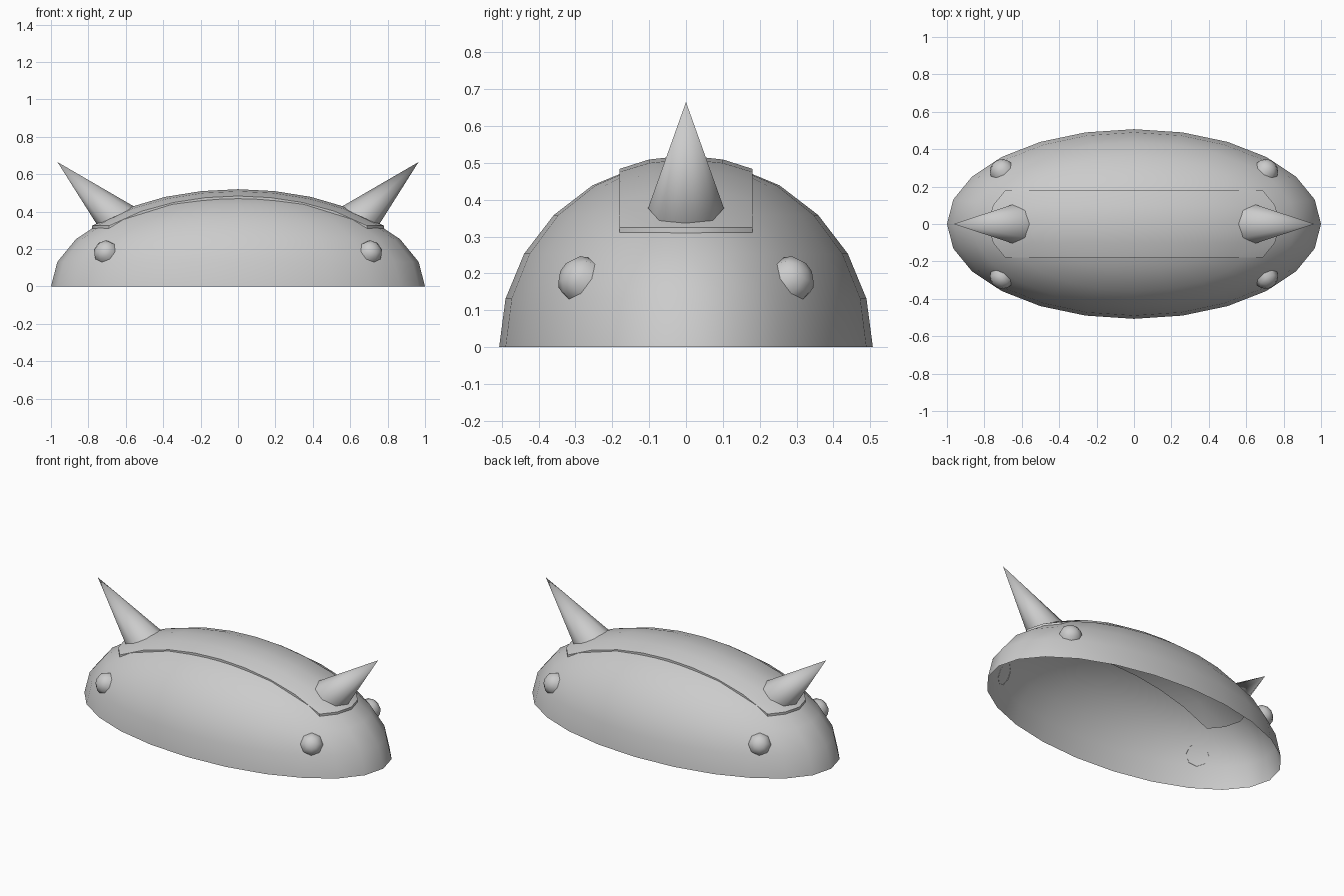
import bpy, bmesh, math
from mathutils import Vector, Matrix

cube = bpy.data.objects.get("Cube")
if cube:
    bpy.data.objects.remove(cube, do_unlink=True)

GREY = 0.6
grey = bpy.data.materials.new("plain_grey")
grey.use_nodes = True
grey.diffuse_color = (GREY, GREY, GREY, 1)
grey.node_tree.nodes["Principled BSDF"].inputs["Base Color"].default_value = (GREY, GREY, GREY, 1)


def finish(bm, name, angle=50):
    bmesh.ops.recalc_face_normals(bm, faces=bm.faces)
    mesh = bpy.data.meshes.new(name)
    bm.to_mesh(mesh)
    bm.free()
    mesh.materials.append(grey)
    obj = bpy.data.objects.new(name, mesh)
    bpy.context.collection.objects.link(obj)
    bpy.ops.object.select_all(action='DESELECT')
    obj.select_set(True)
    bpy.context.view_layer.objects.active = obj
    bpy.ops.object.shade_smooth_by_angle(angle=math.radians(angle))
    return obj


# Hollow domed shell, open underneath
RX, RY, RZ = 1.0, 0.507, 0.507
bm = bmesh.new()
bmesh.ops.create_uvsphere(bm, u_segments=24, v_segments=12, radius=1)
bmesh.ops.delete(bm, geom=[v for v in bm.verts if v.co.z < -0.01], context='VERTS')
bmesh.ops.scale(bm, vec=(RX, RY, RZ), verts=bm.verts)
finish(bm, "shell")

# Curved band lying over the top, ends cut level
TOP, WIDE, END, THICK = 0.52, 0.49, 0.325, 0.025
STEPS = 4
bm = bmesh.new()
rows = []
for y in (-0.18, -0.1, 0, 0.1, 0.18):
    side = 1 - (y / WIDE) ** 2
    reach = math.sqrt(side - (END / TOP) ** 2)
    row = []
    for i in range(-STEPS, STEPS + 1):
        x = reach * i / STEPS
        row.append(bm.verts.new((x, y, TOP * math.sqrt(side - x * x))))
    rows.append(row)
for a, b in zip(rows, rows[1:]):
    for i in range(2 * STEPS):
        bm.faces.new((a[i], a[i + 1], b[i + 1], b[i]))
lower = bmesh.ops.extrude_face_region(bm, geom=bm.faces[:], use_keep_orig=True)
bmesh.ops.translate(bm, vec=(0, 0, -THICK),
                    verts=[g for g in lower["geom"] if isinstance(g, bmesh.types.BMVert)])
finish(bm, "top_band")


# Leaning horns at both ends
def horn(name, s):
    bm = bmesh.new()
    tip = Vector((s * 0.965, 0, 0.665))
    centre = Vector((s * 0.66, 0, 0.385))
    along = Vector((s * 0.1, 0, -0.045))
    across = Vector((0, 0.1, 0))
    ring = []
    for i in range(8):
        t = math.tau * i / 8
        p = centre + along * math.cos(t) + across * math.sin(t)
        ring.append(bm.verts.new(tip + (p - tip) * 1.03))
    top = bm.verts.new(tip)
    for i in range(8):
        bm.faces.new((ring[i], ring[(i + 1) % 8], top))
    bm.faces.new(ring)
    finish(bm, name)


# Round studs standing square to the shell
def stud(name, sx, sy):
    bm = bmesh.new()
    bmesh.ops.create_uvsphere(bm, u_segments=8, v_segments=6, radius=0.065)
    bmesh.ops.delete(bm, geom=[v for v in bm.verts if v.co.z < -0.01], context='VERTS')
    bmesh.ops.scale(bm, vec=(1, 1, 0.8), verts=bm.verts)
    pos = Vector((sx * 0.71, sy * 0.29, 0.185))
    normal = Vector((pos.x / RX ** 2, pos.y / RY ** 2, pos.z / RZ ** 2))
    turn = normal.to_track_quat('Z', 'Y').to_matrix().to_4x4()
    bmesh.ops.transform(bm, matrix=Matrix.Translation(pos) @ turn, verts=bm.verts)
    finish(bm, name)


for side, s in (("left", 1), ("right", -1)):
    horn(side + "_horn", s)
    stud("front_" + side + "_stud", s, -1)
    stud("back_" + side + "_stud", s, 1)
